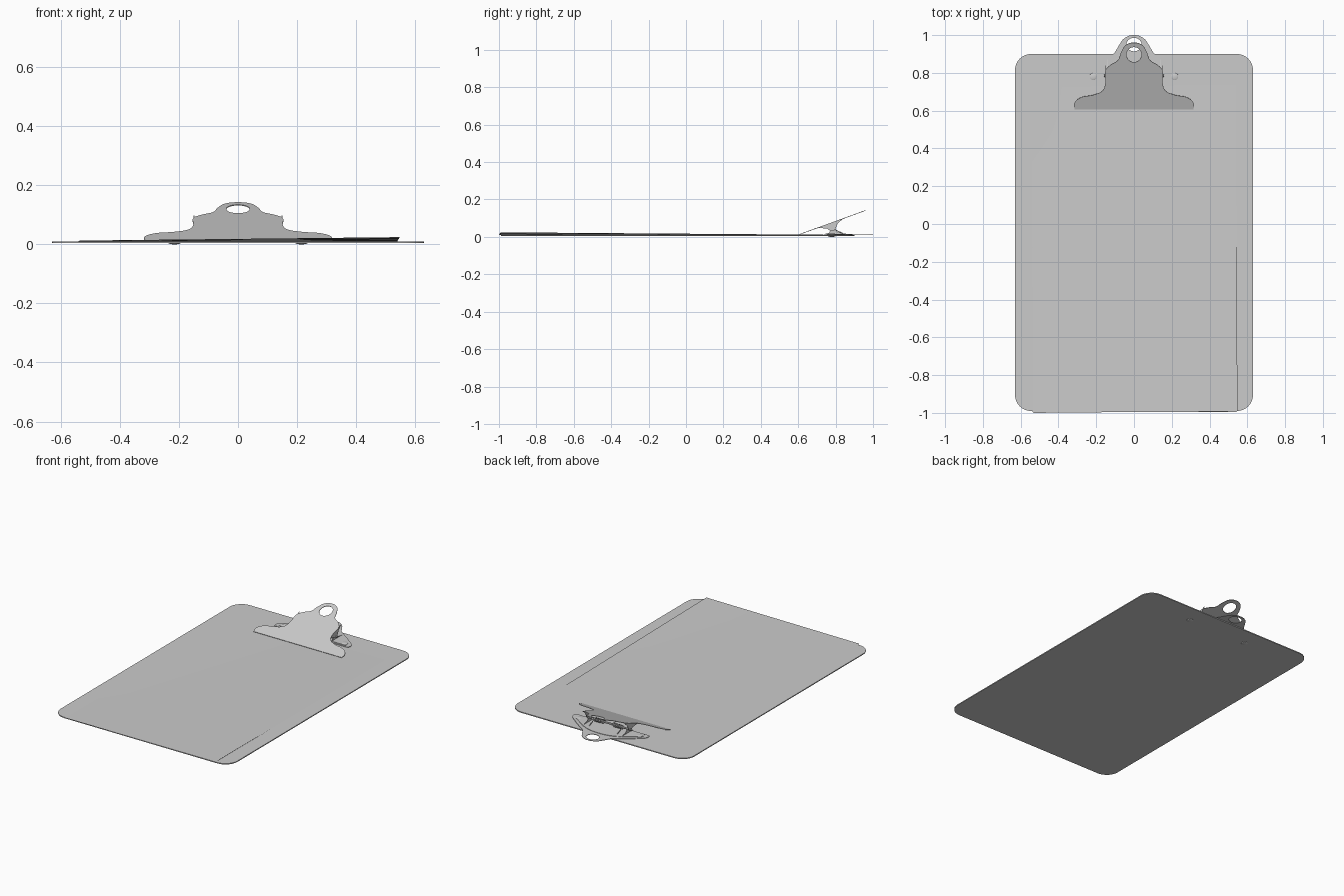
import bpy, math
from math import pi, sin, cos

if "Cube" in bpy.data.objects:
    bpy.data.objects.remove(bpy.data.objects["Cube"])


def plate(name, half, half_thick, loc=(0, 0, 0), rot=(0, 0, 0), hole=None, mirror=True, smooth=True, bevel=0.0):
    """Flat sheet part from an outline (optionally mirrored in x) with an optional round hole."""
    pts = list(half)
    if mirror:
        pts += [(-x, y) for x, y in reversed(half) if x > 1e-6]
    cu = bpy.data.curves.new(name, 'CURVE')
    cu.dimensions, cu.fill_mode = '2D', 'BOTH'
    cu.extrude, cu.bevel_depth, cu.resolution_u = half_thick, bevel, 6
    loops = [(pts, smooth)]
    if hole:
        hx, hy, rx, ry = hole
        loops.append(([(hx + rx * cos(a * pi / 12), hy + ry * sin(a * pi / 12)) for a in range(24)], False))
    for loop, soft in loops:
        s = cu.splines.new('BEZIER')
        s.bezier_points.add(len(loop) - 1)
        for i, (b, p) in enumerate(zip(s.bezier_points, loop)):
            b.co = (p[0], p[1], 0)
            corner = not soft or i == 0 or (mirror and i == len(loop) - 1)
            b.handle_left_type = b.handle_right_type = 'VECTOR' if corner else 'AUTO'
        s.use_cyclic_u = True
        s.resolution_u = 6 if soft else 1
    ob = bpy.data.objects.new(name, cu)
    bpy.context.collection.objects.link(ob)
    ob.location, ob.rotation_euler = loc, rot
    return finish(ob)


def wire(name, pts, radius):
    cu = bpy.data.curves.new(name, 'CURVE')
    cu.dimensions, cu.bevel_depth, cu.bevel_resolution = '3D', radius, 2
    cu.use_fill_caps = True
    s = cu.splines.new('POLY')
    s.points.add(len(pts) - 1)
    for p, co in zip(s.points, pts):
        p.co = (*co, 1)
    ob = bpy.data.objects.new(name, cu)
    bpy.context.collection.objects.link(ob)
    return finish(ob)


def finish(ob):
    bpy.ops.object.select_all(action='DESELECT')
    bpy.context.view_layer.objects.active = ob
    ob.select_set(True)
    if ob.type == 'CURVE':
        bpy.ops.object.convert(target='MESH')
    bpy.ops.object.shade_smooth_by_angle(angle=math.radians(35))
    return bpy.context.object


# Board with rounded corners
R = 0.085
corners = [(0.545, 0.815, 0), (-0.545, 0.815, 1), (-0.545, -0.905, 2), (0.545, -0.905, 3)]
outline = [(cx + R * cos((q + k / 8) * pi / 2), cy + R * sin((q + k / 8) * pi / 2))
           for cx, cy, q in corners for k in range(9)]
plate("board", outline, 0.003, loc=(0, 0, 0.007), mirror=False, smooth=False)

# Paper sheets, slightly turned and lifting at the front right corner
for n in range(6):
    verts, faces, N = [], [], 10
    lift = 0.013 * (n + 1) / 6
    turn = 0.009 * (n + 1) / 6
    for j in range(N + 1):
        for i in range(N + 1):
            u, v = i / N, j / N
            x, y = -0.54 + 1.08 * u, 0.73 - 1.725 * v
            verts.append((x + turn * (0.3 - y) * 0.7, y + turn * x, 0.0105 + n * 0.0002 + lift * (0.1 + 0.9 * u) * v))
    for j in range(N):
        for i in range(N):
            a = j * (N + 1) + i
            faces.append((a, a + N + 1, a + N + 2, a + 1))
    me = bpy.data.meshes.new("paper_sheet")
    me.from_pydata(verts, [], faces)
    ob = bpy.data.objects.new("paper_sheet", me)
    bpy.context.collection.objects.link(ob)
    finish(ob)

# Clip base plate with hanging hole and raised centre
base = [(0.262, 0.745), (0.265, 0.775), (0.22, 0.82), (0.16, 0.865), (0.105, 0.905),
        (0.08, 0.945), (0.05, 0.984), (0, 1.0)]
plate("clip_base", base, 0.0015, loc=(0, 0, 0.0125), hole=(0, 0.95, 0.04, 0.036))
raised = [(0.235, 0.755), (0.238, 0.775), (0.2, 0.812), (0.145, 0.85), (0.08, 0.88), (0, 0.89)]
plate("clip_base_raised_panel", raised, 0.002, loc=(0, 0, 0.0145))

# Sloping clip lever, its profile given as seen from above
slope = math.atan2(0.128, 0.353)
lever = [(0.315, 0.607), (0.317, 0.637), (0.285, 0.668), (0.21, 0.685), (0.165, 0.708), (0.152, 0.745),
         (0.15, 0.815), (0.125, 0.842), (0.085, 0.868), (0.068, 0.91), (0.042, 0.948), (0, 0.96)]
c = cos(slope)
plate("clip_lever", [(x, (y - 0.607) / c) for x, y in lever], 0.0015, loc=(0, 0.607, 0.0135),
      rot=(slope, 0, 0), hole=(0, (0.897 - 0.607) / c, 0.04, 0.04 / c))

# Hinge cheeks on lever and base
lever_cheek = [(0.705, 0.049), (0.84, 0.098), (0.81, 0.07), (0.8, 0.045), (0.79, 0.032), (0.772, 0.032), (0.755, 0.044)]
base_cheek = [(0.735, 0.014), (0.87, 0.014), (0.815, 0.024), (0.797, 0.04), (0.785, 0.046), (0.773, 0.04), (0.765, 0.022)]
side = (pi / 2, 0, pi / 2)
for s in (-1, 1):
    plate("lever_cheek", lever_cheek, 0.0015, loc=(s * 0.149, 0, 0), rot=side, mirror=False, smooth=False)
    plate("base_cheek", base_cheek, 0.0015, loc=(s * 0.138, 0, 0), rot=side, mirror=False, smooth=False)
    # Spring coil on the hinge rod, with its two legs
    coil = [(s * 0.03, 0.73, 0.056)]
    coil += [(s * (0.03 + 0.07 * k / 72), 0.785 + 0.011 * cos(k * pi / 6), 0.039 + 0.011 * sin(k * pi / 6))
             for k in range(73)]
    coil.append((s * 0.1, 0.84, 0.018))
    wire("spring", coil, 0.0025)
    # Rivets: low dome above the plate and below the board
    for name, z, h in (("rivet_top", 0.0145, 0.005), ("rivet_bottom", 0.004, 0.004)):
        bpy.ops.mesh.primitive_uv_sphere_add(segments=20, ring_count=10, radius=1, location=(s * 0.215, 0.78, z))
        ob = bpy.context.object
        ob.name, ob.scale = name, (0.02, 0.02, h)
        finish(ob)
wire("hinge_rod", [(-0.158, 0.785, 0.039), (0.158, 0.785, 0.039)], 0.006)
